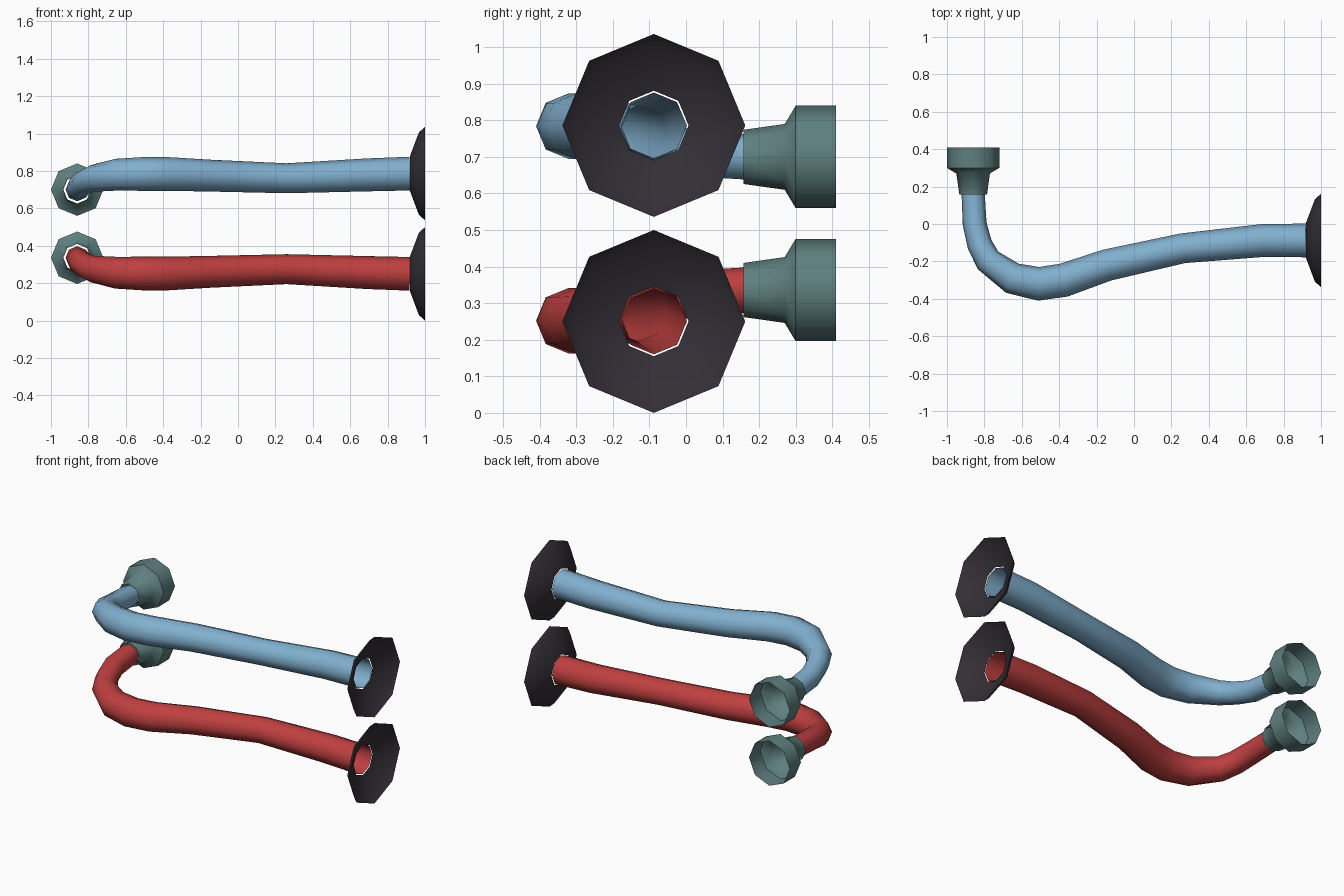
import bpy, bmesh, math
from mathutils import Vector

if "Cube" in bpy.data.objects:
    bpy.data.objects.remove(bpy.data.objects["Cube"])

SIDES = 8
HEIGHT = 1.036          # the lower pipe mirrors the upper one about half this height
UP = Vector((0, 0, 1))


def material(name, rgb):
    m = bpy.data.materials.new(name)
    m.diffuse_color = (*rgb, 1)
    m.use_nodes = True
    m.node_tree.nodes["Principled BSDF"].inputs["Base Color"].default_value = m.diffuse_color
    return m


BLUE = material("blue", (0.22, 0.43, 0.62))
RED = material("red", (0.52, 0.05, 0.05))
TEAL = material("teal", (0.115, 0.215, 0.215))
DARK = material("dark", (0.033, 0.028, 0.036))


def tube(name, path, mat, flip):
    """Open octagonal shell through (x, y, z, radius) stations."""
    pts = [Vector(p[:3]) for p in path]
    bm = bmesh.new()
    rings = []
    for i, p in enumerate(pts):
        before = (p - pts[i - 1]).normalized() if i else Vector()
        after = (pts[i + 1] - p).normalized() if i < len(pts) - 1 else Vector()
        tangent = (before + after).normalized()
        side = tangent.cross(UP).normalized()
        up = side.cross(tangent)
        ring = []
        for k in range(SIDES):
            a = 2 * math.pi * k / SIDES
            v = p + path[i][3] * (math.cos(a) * side + math.sin(a) * up)
            if flip:
                v.z = HEIGHT - v.z
            ring.append(bm.verts.new(v))
        rings.append(ring)
    for r0, r1 in zip(rings, rings[1:]):
        for k in range(SIDES):
            n = (k + 1) % SIDES
            quad = (r0[k], r0[n], r1[n], r1[k])
            bm.faces.new(quad if flip else quad[::-1])
    mesh = bpy.data.meshes.new(name)
    bm.to_mesh(mesh)
    bm.free()
    mesh.materials.append(mat)
    ob = bpy.data.objects.new(name, mesh)
    bpy.context.collection.objects.link(ob)
    bpy.ops.object.select_all(action='DESELECT')
    ob.select_set(True)
    bpy.context.view_layer.objects.active = ob
    bpy.ops.object.shade_smooth_by_angle(angle=math.radians(50))


# bent pipe, from the wide flange to the threaded connector
PIPE = [(0.92, -0.088, 0.786, 0.09), (0.69, -0.088, 0.779, 0.088),
        (0.26, -0.13, 0.761, 0.08), (-0.145, -0.22, 0.775, 0.085),
        (-0.375, -0.30, 0.784, 0.09), (-0.51, -0.32, 0.784, 0.09),
        (-0.65, -0.29, 0.78, 0.085), (-0.78, -0.195, 0.76, 0.072),
        (-0.825, -0.11, 0.738, 0.067), (-0.852, 0.0, 0.712, 0.064),
        (-0.86, 0.165, 0.70, 0.062)]
# dished flange, open towards +x
FLANGE = [(x, -0.088, 0.786, r) for x, r in
          ((0.92, 0.095), (0.967, 0.22), (1.0, 0.25))]
# stepped connector, open towards +y
CONNECTOR = [(-0.86, y, 0.70, r) for y, r in
             ((0.157, 0.074), (0.27, 0.09), (0.30, 0.14), (0.41, 0.14))]

for label, flip, colour in (("upper", False, BLUE), ("lower", True, RED)):
    tube(label + "_pipe", PIPE, colour, flip)
    tube(label + "_flange", FLANGE, DARK, flip)
    tube(label + "_connector", CONNECTOR, TEAL, flip)
